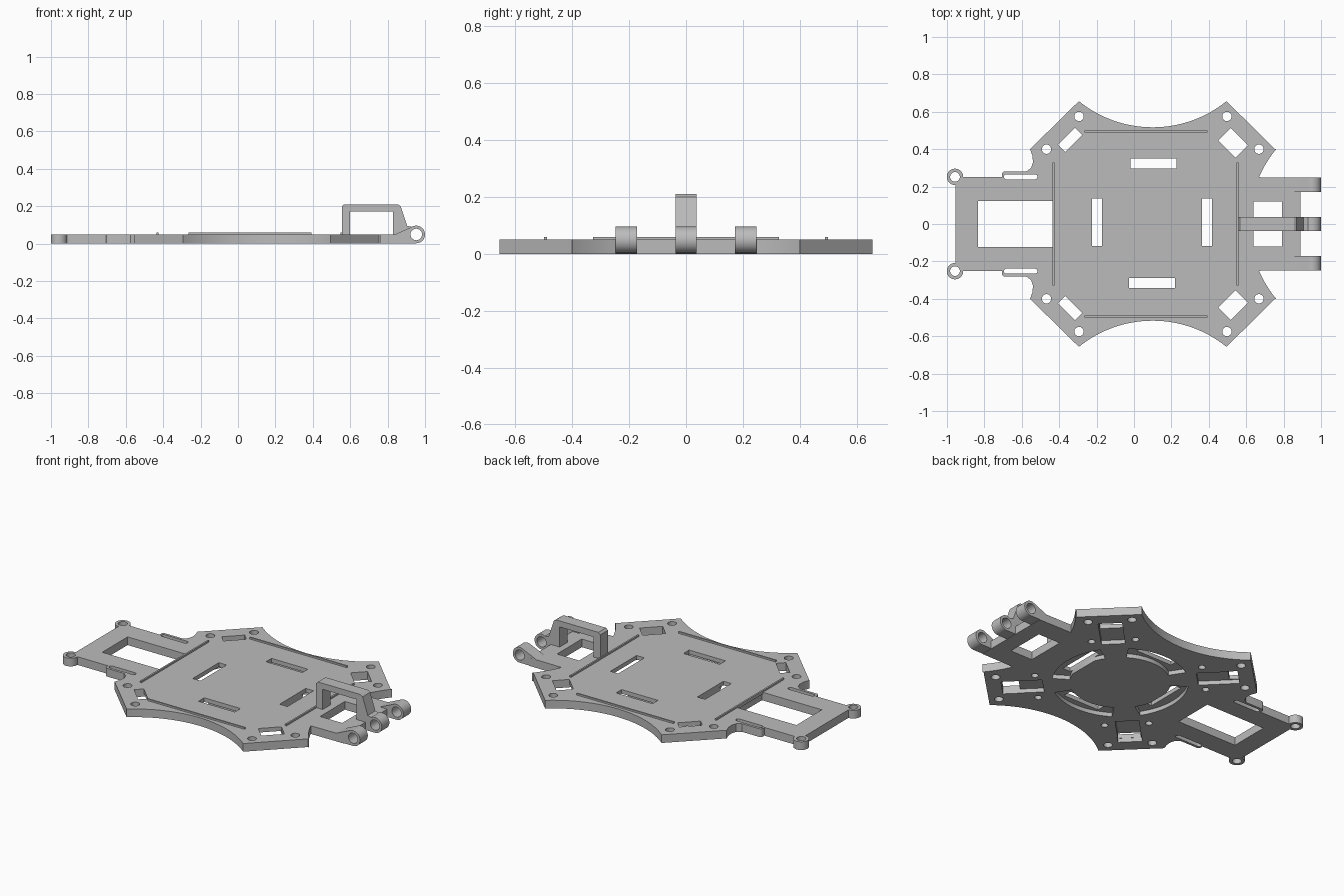
import bpy, bmesh
from math import sin, cos, radians, atan2, hypot, pi

cube = bpy.data.objects.get("Cube")
if cube:
    bpy.data.objects.remove(cube, do_unlink=True)

grey = bpy.data.materials.new("plain grey")
grey.use_nodes = True
grey.diffuse_color = (0.5, 0.5, 0.5, 1)
grey.node_tree.nodes["Principled BSDF"].inputs["Base Color"].default_value = (0.5, 0.5, 0.5, 1)

T = 0.05      # plate thickness
CX = 0.1      # body centre
SIDES = (1, -1)


def prism(name, pts, a, b, axis="z"):
    """Extrude a 2D outline from a to b along z, or along y for xz outlines."""
    bm = bmesh.new()
    place = (lambda u, v: (u, v, a)) if axis == "z" else (lambda u, v: (u, a, v))
    face = bm.faces.new([bm.verts.new(place(u, v)) for u, v in pts])
    grown = bmesh.ops.extrude_face_region(bm, geom=[face])["geom"]
    shift = (0, 0, b - a) if axis == "z" else (0, b - a, 0)
    bmesh.ops.translate(bm, vec=shift, verts=[g for g in grown if isinstance(g, bmesh.types.BMVert)])
    bmesh.ops.recalc_face_normals(bm, faces=bm.faces)
    mesh = bpy.data.meshes.new(name)
    bm.to_mesh(mesh)
    bm.free()
    mesh.materials.append(grey)
    ob = bpy.data.objects.new(name, mesh)
    bpy.context.collection.objects.link(ob)
    return ob


def arc(cx, cy, r, a0, a1, n=24):
    return [(cx + r * cos(radians(a0 + (a1 - a0) * i / n)),
             cy + r * sin(radians(a0 + (a1 - a0) * i / n))) for i in range(n + 1)]


def circle(cx, cy, r, n=32):
    return arc(cx, cy, r, 0, 360, n)[:-1]


def rect(x0, x1, y0, y1):
    return [(x0, y0), (x1, y0), (x1, y1), (x0, y1)]


def turned(cx, cy, length, width, angle):
    """Rectangle with its length along the given angle in radians."""
    c, s = cos(angle), sin(angle)
    return [(cx + u * c - v * s, cy + u * s + v * c)
            for u, v in rect(-length / 2, length / 2, -width / 2, width / 2)]


def combine(target, tool, how="DIFFERENCE"):
    mod = target.modifiers.new("bool", "BOOLEAN")
    mod.operation, mod.solver, mod.object = how, "EXACT", tool
    bpy.context.view_layer.objects.active = target
    bpy.ops.object.modifier_apply(modifier=mod.name)
    bpy.data.objects.remove(tool, do_unlink=True)


def cut(target, pts, a=-0.02, b=T + 0.02, axis="z"):
    combine(target, prism("cutter", pts, a, b, axis))


def smooth(ob):
    bpy.ops.object.select_all(action="DESELECT")
    ob.select_set(True)
    bpy.context.view_layer.objects.active = ob
    bpy.ops.object.shade_smooth_by_angle(angle=radians(30))


# Main plate: half outline from the right end to the left end, then mirrored
R = 0.627
half_angle = 39
half = [(0.89, 0.248)]
half += arc(1.243, 0, R, 156.5, 180 - 39.8, 8)
half += [(0.754, 0.4)]
half += arc(CX, 1.144, R, -90 + half_angle, -90 - half_angle, 32)
half += [(-0.556, 0.4), (-0.543, 0.365), (-0.54, 0.33), (-0.55, 0.3), (-0.575, 0.281)]
half += arc(-0.69, 0.265, 0.016, 90, 180, 6) + [(-0.706, 0.25), (-0.955, 0.25)]
plate = prism("base_plate", half + [(x, -y) for x, y in reversed(half)], 0, T)

# Corner ears
for s in SIDES:
    combine(plate, prism("ear", circle(-0.957, s * 0.252, 0.044), 0, T), "UNION")
    cut(plate, circle(-0.957, s * 0.252, 0.026))

# End windows and centre slots
for box in ((-0.834, -0.428, -0.123, 0.123), (0.64, 0.79, -0.12, 0.12),
            (-0.018, 0.228, 0.297, 0.35), (-0.027, 0.219, -0.343, -0.288),
            (-0.225, -0.172, -0.117, 0.136), (0.364, 0.417, -0.117, 0.136)):
    cut(plate, rect(*box))

# Curved pockets in the underside around the centre
for k in range(4):
    a = 90 * k
    cut(plate, arc(CX, 0, 0.38, a - 33, a + 33) + arc(CX, 0, 0.28, a + 33, a - 33), -0.02, 0.025)

for s in SIDES:
    # Rounded strap slots
    cut(plate, arc(-0.53, s * 0.252, 0.0135, -90, 90, 8) + arc(-0.682, s * 0.252, 0.0135, 90, 270, 8))
    for hole_x, side_x, slot_x, slot_y, wide in ((0.497, 0.668, 0.53, 0.434, 0.095),
                                                 (-0.294, -0.468, -0.342, 0.45, 0.055)):
        d = 1 if hole_x > CX else -1
        along = atan2(-s, d)
        # Screw holes, through outside and blind inside
        for x, y in ((hole_x, 0.575), (side_x, 0.4)):
            cut(plate, circle(x, s * y, 0.025, 24))
            cut(plate, circle(x - d * 0.155, s * (y - 0.155), 0.02, 24), -0.02, 0.03)
        # Angled slot and the wider pocket below it
        cut(plate, turned(slot_x, s * slot_y, 0.13, wide, along))
        cut(plate, turned(CX + d * 0.385, s * 0.385, 0.132, 0.23, along), -0.02, 0.025)
smooth(plate)

# Raised ridges on the top
for s, name in ((1, "back"), (-1, "front")):
    prism(name + "_ridge", rect(-0.264, 0.394, s * 0.494 - 0.005, s * 0.494 + 0.005), T - 0.01, 0.06)
for x, name in ((-0.43, "right"), (0.554, "left")):
    prism(name + "_ridge", rect(x - 0.005, x + 0.005, -0.328, 0.328), T - 0.01, 0.06)

# Hinge barrels with arms, and the tall handle on the middle barrel
BX, BZ, BR = 0.953, 0.049, 0.047
barrel = arc(BX, BZ, BR, 120, -90, 28)
arm = [(0.84, T)] + barrel + [(0.84, 0.002)]
arch = [(0.555, 0.002), (0.555, 0.198), (0.567, 0.21), (0.855, 0.21), (0.87, 0.2), (0.905, 0.095)]
arch += barrel + [(0.83, 0.002), (0.83, 0.173), (0.6, 0.173), (0.6, 0.002)]
for name, pts, y, w in (("back_hinge", arm, 0.21, 0.038), ("front_hinge", arm, -0.21, 0.038),
                        ("handle", arch, 0, 0.037)):
    ob = prism(name, pts, y - w, y + w, "y")
    cut(ob, circle(BX, BZ, 0.031), y - 0.1, y + 0.1, "y")
    smooth(ob)
